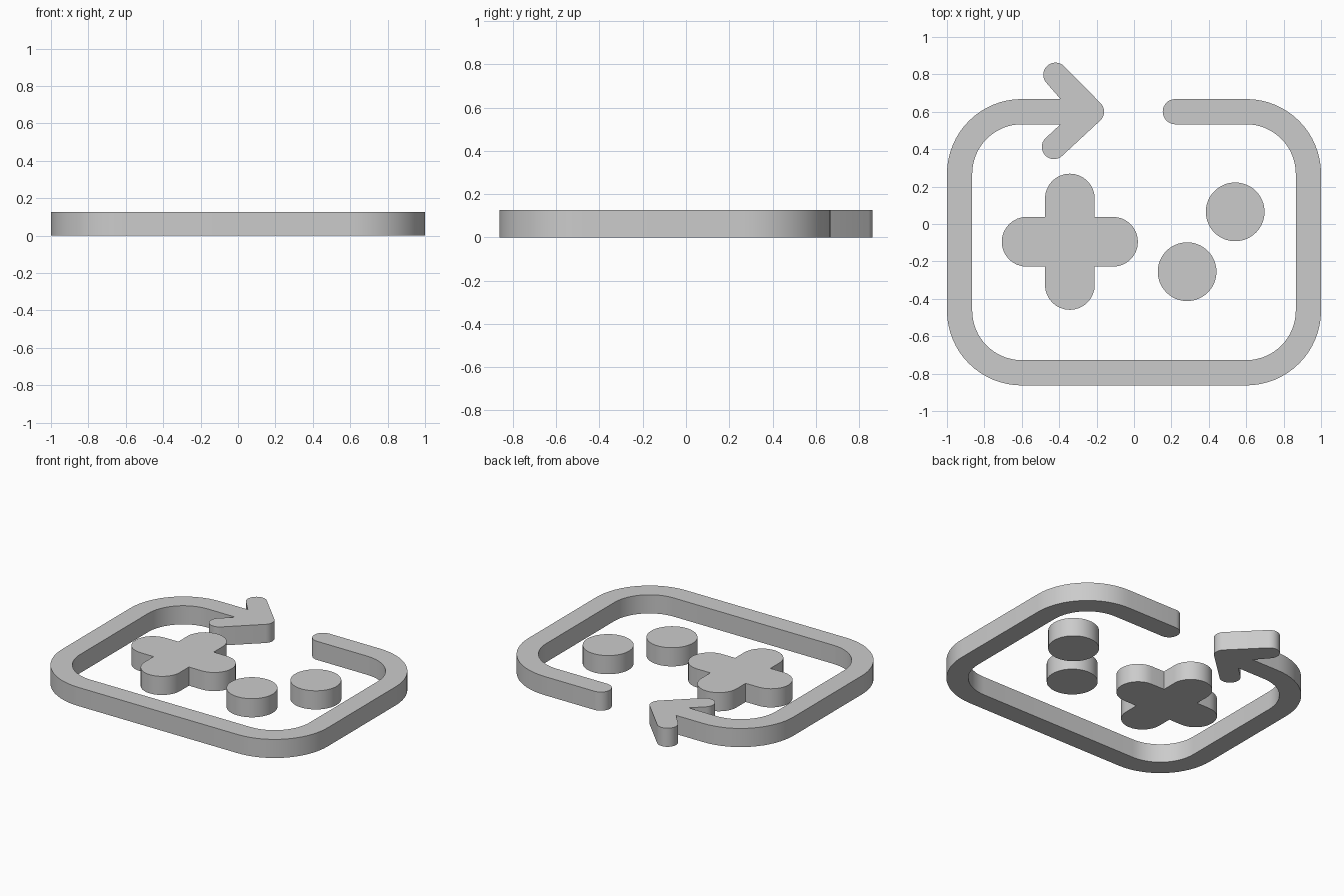
import bpy, bmesh, math

if "Cube" in bpy.data.objects:
    bpy.data.objects.remove(bpy.data.objects["Cube"])

HEIGHT = 0.127

grey = bpy.data.materials.new("light_grey")
grey.diffuse_color = (0.6, 0.6, 0.6, 1)
grey.use_nodes = True
grey.node_tree.nodes["Principled BSDF"].inputs["Base Color"].default_value = grey.diffuse_color


def arc(cx, cy, r, a0, a1, n=16):
    """Points on an arc, angles in degrees."""
    angles = [math.radians(a0 + (a1 - a0) * i / n) for i in range(n + 1)]
    return [(cx + r * math.cos(a), cy + r * math.sin(a)) for a in angles]


def slab(name, outline):
    """Extrude a counter-clockwise outline up from z = 0."""
    bm = bmesh.new()
    base = bm.faces.new([bm.verts.new((x, y, 0)) for x, y in outline])
    top = bmesh.ops.extrude_face_region(bm, geom=[base], use_keep_orig=True)["geom"]
    bmesh.ops.translate(bm, vec=(0, 0, HEIGHT),
                        verts=[v for v in top if isinstance(v, bmesh.types.BMVert)])
    bmesh.ops.recalc_face_normals(bm, faces=bm.faces)
    mesh = bpy.data.meshes.new(name)
    bm.to_mesh(mesh)
    bm.free()
    mesh.materials.append(grey)
    obj = bpy.data.objects.new(name, mesh)
    bpy.context.collection.objects.link(obj)
    bpy.ops.object.select_all(action='DESELECT')
    obj.select_set(True)
    bpy.context.view_layer.objects.active = obj
    bpy.ops.object.shade_smooth_by_angle(angle=math.radians(30))
    return obj


# Open rounded frame ending in an arrowhead
X, TOP, BOT = 0.6, 0.268, -0.463      # corner centres
RO, RI = 0.4, 0.265                   # outer and inner corner radii
MID, CAP = TOP + (RO + RI) / 2, (RO - RI) / 2
frame = (
    arc(X, TOP, RO, 0, 90)
    + arc(0.221, MID, CAP, 90, 270)           # rounded free end
    + arc(X, TOP, RI, 90, 0)
    + arc(X, BOT, RI, 0, -90)
    + arc(-X, BOT, RI, -90, -180)
    + arc(-X, TOP, RI, 180, 90)
    + [(-0.393, MID - CAP)]
    + arc(-0.428, 0.412, 0.065, 135, 315)     # lower barb
    + arc(-0.225, MID, 0.065, -45, 45)        # arrow tip
    + arc(-0.42, 0.798, 0.065, 45, 225)       # upper barb
    + [(-0.393, MID + CAP)]
    + arc(-X, TOP, RO, 90, 180)
    + arc(-X, BOT, RO, 180, 270)
    + arc(X, BOT, RO, 270, 360)
)
slab("arrow_frame", frame)

# Direction pad: four round-ended arms
PX, PY, W, REACH = -0.343, -0.095, 0.133, 0.231
pad = []
for k in range(4):
    a = math.radians(90 * k)
    pad += arc(PX + REACH * math.cos(a), PY + REACH * math.sin(a), W, 90 * k - 90, 90 * k + 90)
    c = a + math.radians(45)
    pad.append((PX + W * math.sqrt(2) * math.cos(c), PY + W * math.sqrt(2) * math.sin(c)))
slab("direction_pad", pad)

# Round buttons
for name, x, y in (("upper_button", 0.541, 0.065), ("lower_button", 0.284, -0.255)):
    slab(name, arc(x, y, 0.157, 0, 360, 64)[:-1])
